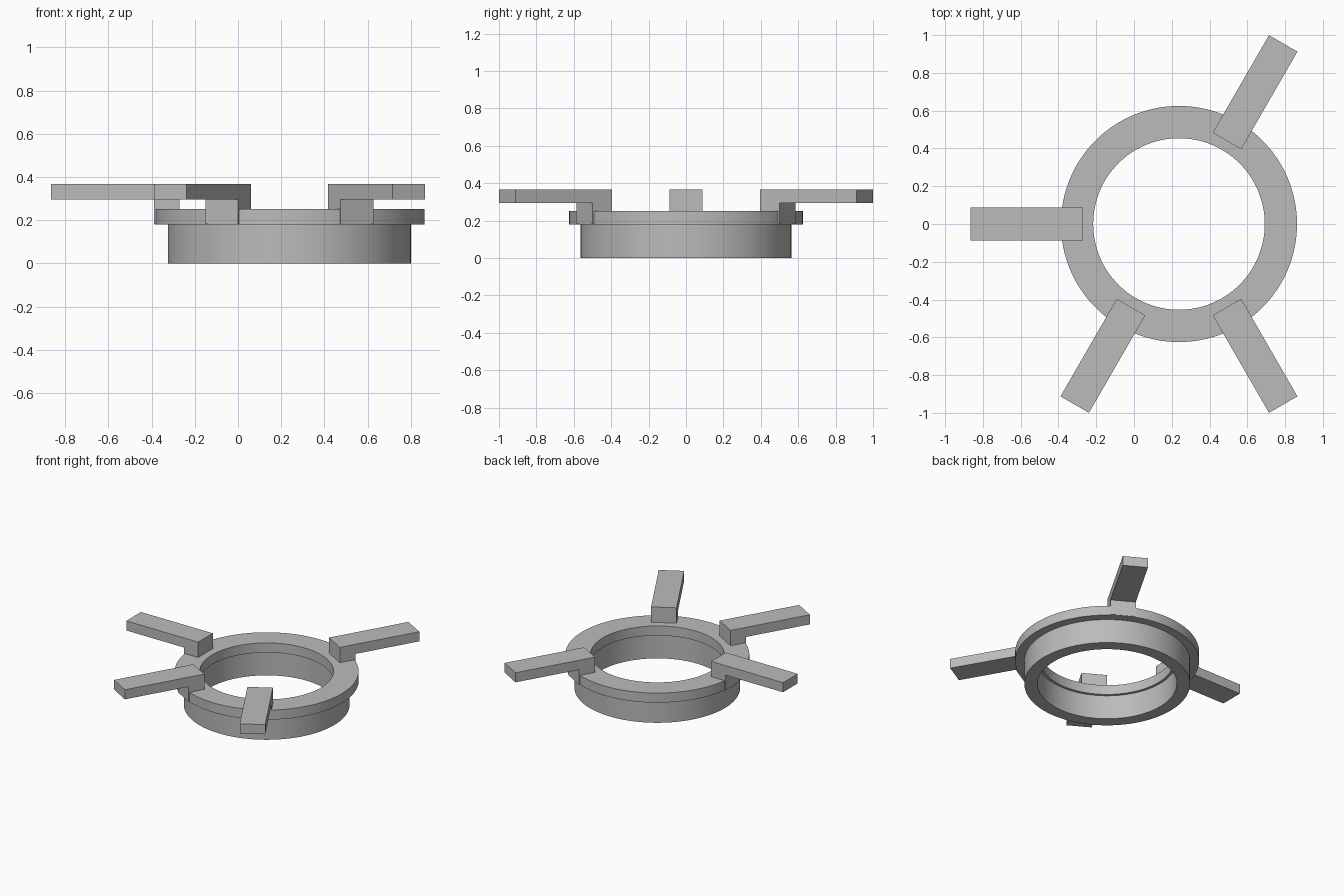
import bpy, bmesh, math
from mathutils import Matrix, Vector

cube = bpy.data.objects.get("Cube")
if cube:
    bpy.data.objects.remove(cube, do_unlink=True)

CENTRE = Vector((0.238, 0, 0))
SEGMENTS = 128
HALF_WIDTH = 0.087

grey = bpy.data.materials.new("plain_grey")
grey.use_nodes = True
grey.diffuse_color = (0.5, 0.5, 0.5, 1)
grey.node_tree.nodes["Principled BSDF"].inputs["Base Color"].default_value = (0.5, 0.5, 0.5, 1)


def finish(name, bm, location, angle=0):
    bmesh.ops.recalc_face_normals(bm, faces=bm.faces)
    mesh = bpy.data.meshes.new(name)
    bm.to_mesh(mesh)
    bm.free()
    mesh.materials.append(grey)
    obj = bpy.data.objects.new(name, mesh)
    obj.location = location
    obj.rotation_euler.z = angle
    bpy.context.collection.objects.link(obj)
    return obj


# Stepped ring: body with a wider flange on top, spun from one closed profile
def ring(name, profile):
    bm = bmesh.new()
    verts = [bm.verts.new((r, 0, z)) for r, z in profile]
    edges = [bm.edges.new((v, verts[i - 1])) for i, v in enumerate(verts)]
    bmesh.ops.spin(bm, geom=verts + edges, cent=(0, 0, 0), axis=(0, 0, 1),
                   angle=math.tau, steps=SEGMENTS, use_merge=True)
    bmesh.ops.remove_doubles(bm, verts=bm.verts, dist=1e-5)
    obj = finish(name, bm, CENTRE)
    bpy.ops.object.select_all(action="DESELECT")
    obj.select_set(True)
    bpy.context.view_layer.objects.active = obj
    bpy.ops.object.shade_smooth_by_angle(angle=math.radians(30))


ring("flanged_ring", [(0.473, 0), (0.563, 0), (0.563, 0.18), (0.625, 0.18),
                      (0.625, 0.252), (0.454, 0.252), (0.454, 0.18), (0.473, 0.18)])


# Bracket arm: L-shaped side profile extruded across its width
def arm(name, degrees):
    profile = [(0.508, 0.182), (0.626, 0.182), (0.626, 0.295),
               (1.104, 0.295), (1.104, 0.367), (0.508, 0.367)]
    bm = bmesh.new()
    face = bm.faces.new([bm.verts.new((r, -HALF_WIDTH, z)) for r, z in profile])
    out = bmesh.ops.extrude_face_region(bm, geom=[face])
    moved = [g for g in out["geom"] if isinstance(g, bmesh.types.BMVert)]
    bmesh.ops.translate(bm, verts=moved, vec=(0, 2 * HALF_WIDTH, 0))
    finish(name, bm, CENTRE, math.radians(degrees))


for name, degrees in (("back_left_arm", 60), ("right_arm", 180),
                      ("front_right_arm", 240), ("front_left_arm", 300)):
    arm(name, degrees)
